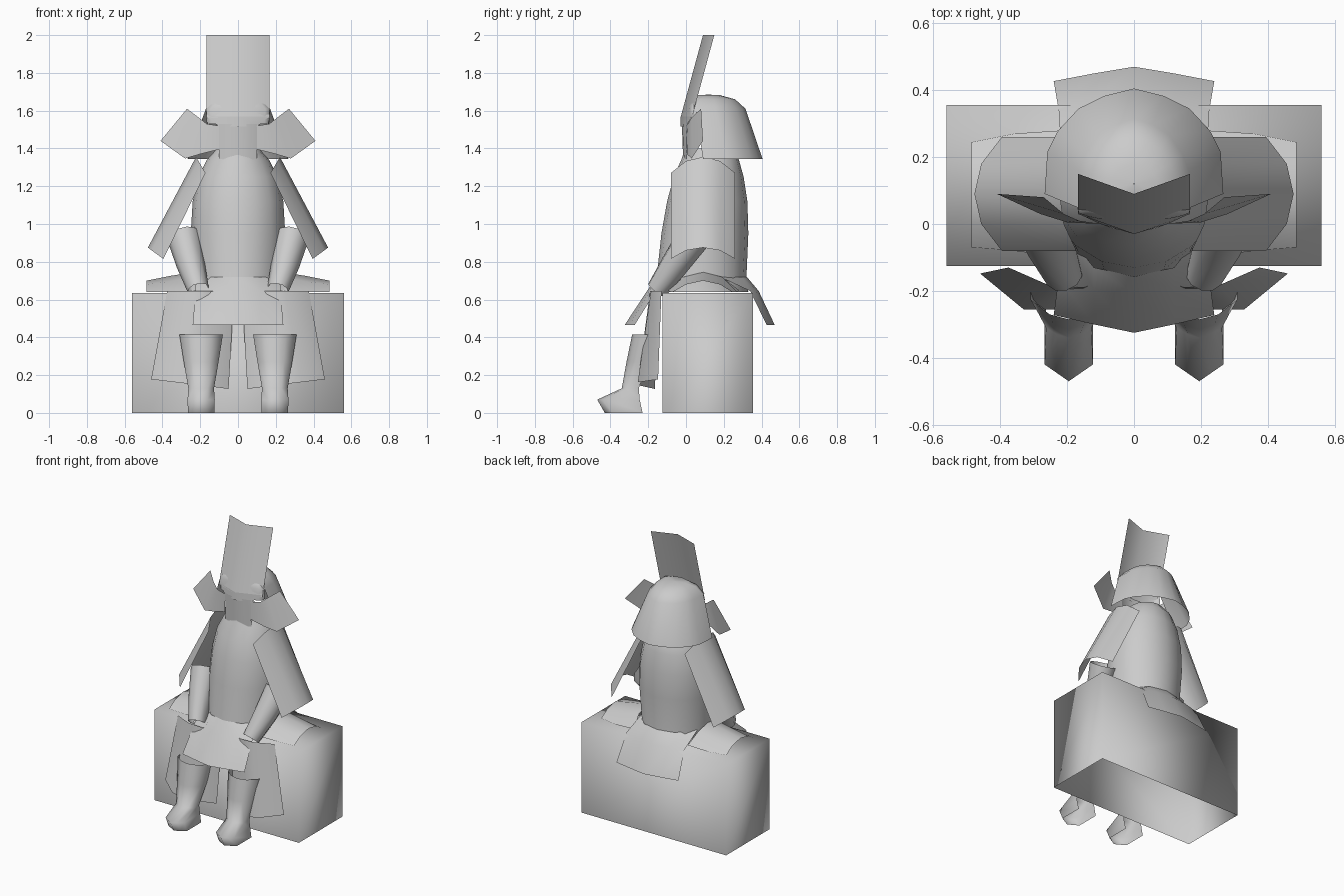
import bpy, bmesh, math
from mathutils import Vector

if "Cube" in bpy.data.objects:
    bpy.data.objects.remove(bpy.data.objects["Cube"])

grey = bpy.data.materials.new("plain grey")
grey.diffuse_color = (0.6, 0.6, 0.6, 1)
grey.use_nodes = True
grey.node_tree.nodes["Principled BSDF"].inputs["Base Color"].default_value = grey.diffuse_color


def loft(name, rows, closed=False, cap=False, angle=40):
    """Skin a list of equally long point rows; cap closes the last row."""
    bm = bmesh.new()
    vs = [[bm.verts.new(p) for p in row] for row in rows]
    n = len(rows[0])
    for a, b in zip(vs, vs[1:]):
        for i in range(n if closed else n - 1):
            j = (i + 1) % n
            bm.faces.new((a[i], a[j], b[j], b[i]))
    if cap:
        bm.faces.new(vs[-1])
    bmesh.ops.recalc_face_normals(bm, faces=bm.faces)
    me = bpy.data.meshes.new(name)
    bm.to_mesh(me)
    bm.free()
    me.materials.append(grey)
    ob = bpy.data.objects.new(name, me)
    bpy.context.collection.objects.link(ob)
    bpy.ops.object.select_all(action='DESELECT')
    ob.select_set(True)
    bpy.context.view_layer.objects.active = ob
    bpy.ops.object.shade_smooth_by_angle(angle=math.radians(angle))
    return ob


def pair(name, rows, **kw):
    """Build the part on both sides."""
    for s, side in ((1, "left"), (-1, "right")):
        loft(side + "_" + name, [[(s * x, y, z) for x, y, z in r] for r in rows], **kw)


def oval(rx, y0, y1, z, n=16):
    """Oval ring between front y0 and back y1."""
    return [(rx * math.cos(t), (y0 + y1) / 2 + (y1 - y0) / 2 * math.sin(t), z)
            for t in (2 * math.pi * i / n for i in range(n))]


def mirror_row(half):
    """Complete a row that starts on the centre line."""
    return [(-x, y, z) for x, y, z in reversed(half[1:])] + half


# Seat chest, softly shaded, open underneath
loft("seat", [[(x * .56, y, z) for x, y in ((-1, -.125), (1, -.125), (1, .355), (-1, .355))]
              for z in (0, .635)], closed=True, cap=True, angle=180)

# Torso and neck
loft("torso", [oval(rx, a, b, z) for z, rx, a, b in (
    (.64, .245, -.17, .33), (.72, .235, -.155, .32), (.95, .25, -.13, .33),
    (1.12, .24, -.10, .325), (1.25, .21, -.065, .305), (1.34, .165, -.025, .28),
    (1.40, .11, -.005, .23))], closed=True, angle=60)

# Skirt flaps, front and back
loft("front_skirt_flap", [mirror_row(r) for r in (
    [(0, -.157, .72), (.12, -.13, .72), (.222, 0, .72)],
    [(0, -.21, .64), (.12, -.195, .64), (.225, -.16, .645)],
    [(0, -.325, .465), (.12, -.30, .465), (.24, -.272, .465)])], angle=60)
loft("back_skirt_flap", [mirror_row(r) for r in (
    [(0, .322, .72), (.12, .295, .72), (.215, .18, .72)],
    [(0, .385, .645), (.12, .37, .645), (.225, .34, .645)],
    [(0, .47, .465), (.12, .45, .465), (.24, .427, .465)])], angle=60)

# Arched side skirt flaps
pair("side_skirt_flap", [
    [(.21, -.10, .65), (.23, -.01, .72), (.235, .09, .745), (.23, .19, .72), (.21, .28, .65)],
    [(.36, -.08, .64), (.36, -.01, .695), (.36, .09, .725), (.36, .19, .695), (.36, .27, .64)],
    [(.485, -.07, .64), (.485, 0, .68), (.485, .09, .70), (.485, .18, .68), (.485, .245, .64)]], angle=60)

# Folded thigh guards hanging over the seat
pair("thigh_guard", [
    [(.02, -.14, .645), (.15, -.19, .645), (.25, -.185, .645), (.375, -.13, .645)],
    [(.05, -.165, .127), (.2, -.255, .147), (.33, -.255, .162), (.46, -.148, .178)]], angle=180)

# Shins running into pointed feet, open at the back
pair("shin_and_foot", [
    [(.195 + s * w, y, z) for s, y in ((-1, yb), (-1, ys), (-.5, (ys + yf) / 2 - b), (0, yf), (.5, (ys + yf) / 2 - b),
                                       (1, ys), (1, yb))]
    for z, w, yb, ys, yf, b in (
        (.415, .115, -.16, -.225, -.285, .015), (.27, .092, -.2, -.265, -.315, .01),
        (.13, .068, -.25, -.31, -.34, .005), (.07, .072, -.245, -.42, -.47, 0),
        (0, .07, -.23, -.39, -.43, 0))], angle=180)


# Forearm sleeves
def tube_ring(c, d, r, n=10):
    d = Vector(d).normalized()
    u = d.cross(Vector((0, 1, 0))).normalized()
    v = d.cross(u)
    return [tuple(Vector(c) + r * (math.cos(2 * math.pi * i / n) * u + math.sin(2 * math.pi * i / n) * v))
            for i in range(n)]


arm = (-.07, -.21, -.27)
pair("forearm", [tube_ring((.285, .04, .93), arm, .09), tube_ring((.25, -.06, .785), arm, .075),
                 tube_ring((.21, -.155, .65), arm, .057)], closed=True, angle=60)

# Curved shoulder plates
arc = [(-.17, 0), (-.09, .75), (0, 1), (.09, .75), (.17, 0)]
pair("shoulder_plate", [
    [(.172 + .05 * b, .09 + y, 1.27 + .085 * b) for y, b in arc],
    [(.395 + .082 * b, .09 + y, .815 + .06 * b) for y, b in arc]])

# Helmet: back of the bowl flowing into the neck guard, and the front of the bowl
half = [(0, 1), (.33, .93), (.62, .81), (.85, .6), (.97, .4), (1, 0)]
loft("helmet_back", [mirror_row([(rx * u, c + (b - c) * v, z) for u, v in half]) for z, rx, c, b in (
    (1.685, .002, .12, .121), (1.682, .07, .10, .18), (1.66, .125, .07, .26), (1.61, .17, .05, .315),
    (1.345, .267, .09, .405))], angle=60)
loft("helmet_front", [mirror_row([(rx * u, c + (f - c) * v, z) for u, v in half]) for z, rx, c, f in (
    (1.685, .002, .12, .119), (1.682, .07, .10, .05), (1.66, .125, .07, .025), (1.61, .17, .05, .008),
    (1.53, .165, .06, -.003))], angle=60)

# Turned-back helmet wings
pair("helmet_wing", [
    [(.10, 0, 1.52), (.10, 0, 1.395)],
    [(.165, .01, 1.53), (.20, .005, 1.37)],
    [(.21, .03, 1.565), (.28, .03, 1.347)],
    [(.27, .08, 1.61), (.41, .09, 1.44)]], angle=60)

# Brow plate, face mask and tall crest
loft("brow_plate", [mirror_row(r) for r in (
    [(0, -.03, 1.57), (.165, .03, 1.57)], [(0, -.03, 1.515), (.1, 0, 1.515)])])
loft("face_mask", [mirror_row(r) for r in (
    [(0, -.022, 1.53), (.06, -.015, 1.53), (.10, 0, 1.53)],
    [(0, -.015, 1.335), (.06, -.01, 1.34), (.10, .005, 1.345)])], angle=60)
loft("crest", [mirror_row(r) for r in (
    [(0, -.03, 1.56), (.168, .03, 1.56)], [(0, .09, 2.0), (.168, .15, 2.0)])])
